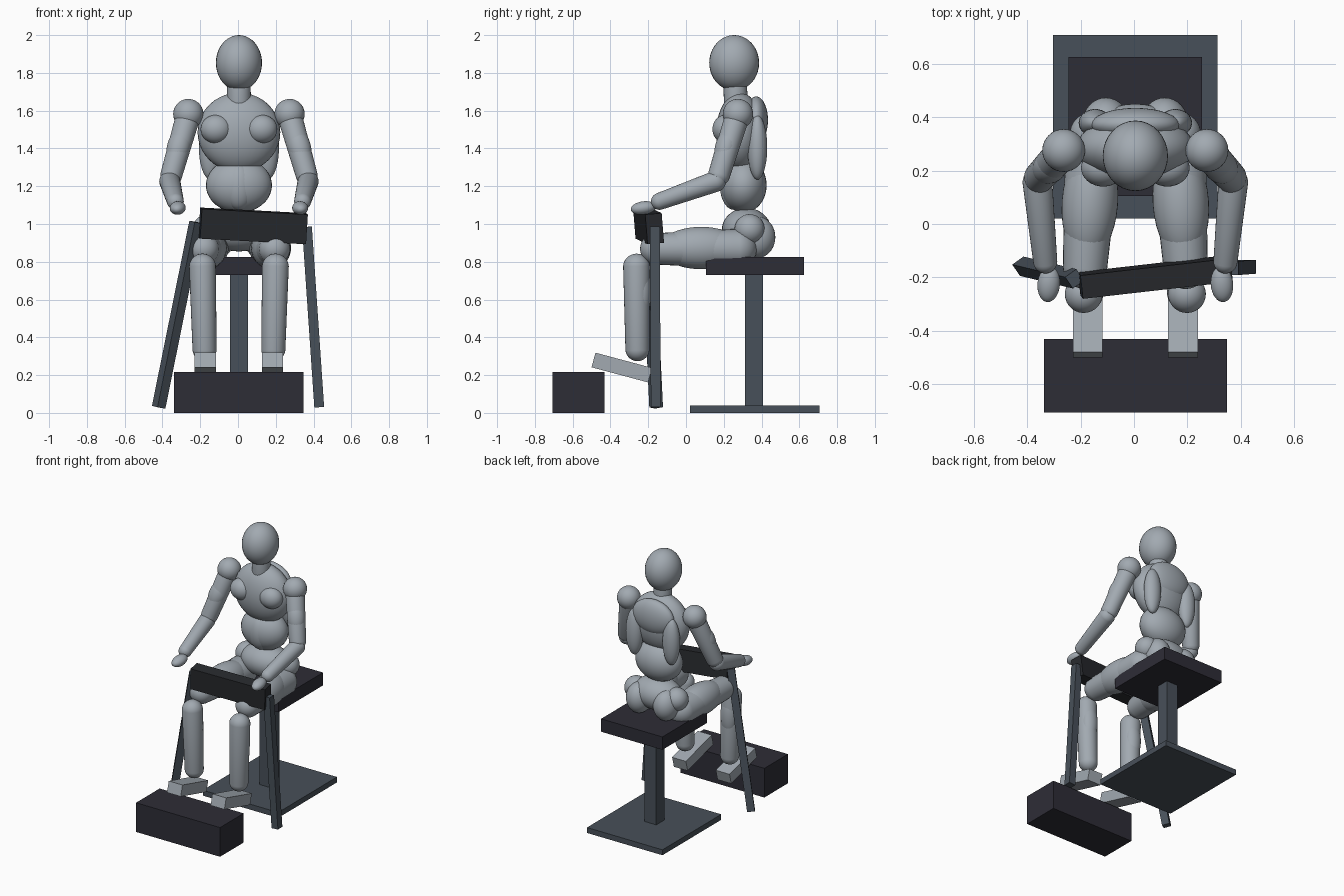
import bpy, bmesh, math
from mathutils import Vector, Matrix, Euler

if "Cube" in bpy.data.objects:
    bpy.data.objects.remove(bpy.data.objects["Cube"])

CX = 0.005  # centre line of the seated figure


def material(name, rgb):
    m = bpy.data.materials.new(name)
    m.diffuse_color = (*rgb, 1)
    m.use_nodes = True
    m.node_tree.nodes["Principled BSDF"].inputs["Base Color"].default_value = m.diffuse_color
    return m


BODY = material("pale_grey", (0.36, 0.40, 0.44))
SLATE = material("slate_metal", (0.064, 0.080, 0.100))
DARK = material("dark_cushion", (0.027, 0.026, 0.037))
BLACK = material("black_panel", (0.021, 0.023, 0.027))


def finish(name, bm, mat, matrix, smooth):
    bmesh.ops.transform(bm, matrix=matrix, verts=bm.verts)
    bmesh.ops.recalc_face_normals(bm, faces=bm.faces)
    for f in bm.faces:
        f.smooth = smooth
    me = bpy.data.meshes.new(name)
    bm.to_mesh(me)
    bm.free()
    me.materials.append(mat)
    ob = bpy.data.objects.new(name, me)
    bpy.context.collection.objects.link(ob)
    return ob


def box(name, centre, size, mat, rot=(0, 0, 0)):
    bm = bmesh.new()
    bmesh.ops.create_cube(bm, size=1)
    m = (Matrix.Translation(centre)
         @ Euler([math.radians(a) for a in rot]).to_matrix().to_4x4()
         @ Matrix.Diagonal((*size, 1)))
    return finish(name, bm, mat, m, False)


def blob(name, centre, radii, rot=(0, 0, 0)):
    """Smooth ellipsoid."""
    bm = bmesh.new()
    bmesh.ops.create_uvsphere(bm, u_segments=32, v_segments=20, radius=1)
    m = (Matrix.Translation(centre)
         @ Euler([math.radians(a) for a in rot]).to_matrix().to_4x4()
         @ Matrix.Diagonal((*radii, 1)))
    return finish(name, bm, BODY, m, True)


def limb(name, a, b, ra, rb):
    """Tapered capsule whose end spheres sit at a and b."""
    a, b = Vector(a), Vector(b)
    d = b - a
    bm = bmesh.new()
    bmesh.ops.create_uvsphere(bm, u_segments=28, v_segments=17, radius=1)
    for v in bm.verts:
        if v.co.z > 0:
            v.co = v.co * rb + Vector((0, 0, d.length))
        else:
            v.co = v.co * ra
    m = Matrix.Translation(a) @ d.to_track_quat('Z', 'Y').to_matrix().to_4x4()
    return finish(name, bm, BODY, m, True)


def post(name, a, b, width, yaw):
    """Square bar from a to b, turned about its own length."""
    a, b = Vector(a), Vector(b)
    d = b - a
    bm = bmesh.new()
    bmesh.ops.create_cube(bm, size=1)
    turn = Vector((0, 0, 1)).rotation_difference(d).to_matrix().to_4x4()
    m = (Matrix.Translation((a + b) / 2) @ turn
         @ Matrix.Rotation(math.radians(yaw), 4, 'Z')
         @ Matrix.Diagonal((width, width, d.length, 1)))
    return finish(name, bm, SLATE, m, False)


# Stool and footrest
box("stool_base", (CX, 0.364, 0.02), (0.615, 0.685, 0.04), SLATE)
box("stool_column", (CX, 0.36, 0.385), (0.095, 0.095, 0.70), SLATE)
box("stool_seat", (CX, 0.365, 0.778), (0.50, 0.52, 0.095), DARK)
box("footrest", (CX, -0.568, 0.108), (0.685, 0.275, 0.215), DARK)

# Leaning panel on two splayed legs
box("front_panel", (0.08, -0.198, 0.99), (0.565, 0.088, 0.158), BLACK, (5, 3, 6.5))
post("panel_leg_left", (-0.42, -0.158, 0.03), (-0.222, -0.205, 1.01), 0.052, 35)
post("panel_leg_right", (0.43, -0.16, 0.03), (0.365, -0.165, 0.985), 0.052, 0)

# Head and torso
blob("head", (CX, 0.255, 1.853), (0.122, 0.132, 0.147))
limb("neck", (CX, 0.265, 1.60), (CX, 0.26, 1.76), 0.064, 0.062)
blob("chest", (CX, 0.285, 1.485), (0.219, 0.125, 0.21))
blob("upper_back", (CX, 0.372, 1.55), (0.165, 0.062, 0.125))
blob("waist", (CX, 0.305, 1.205), (0.175, 0.122, 0.145))
blob("belly", (CX, 0.255, 1.20), (0.086, 0.075, 0.125))
blob("pelvis", (CX, 0.32, 0.97), (0.185, 0.13, 0.115))

# Paired body parts
for side, s in (("left", -1), ("right", 1)):
    def at(x, y, z):
        return (CX + s * x, y, z)

    blob("breast_" + side, at(0.12, 0.21, 1.502), (0.083, 0.07, 0.076))
    blob("side_back_" + side, at(0.15, 0.378, 1.405), (0.062, 0.052, 0.17))
    blob("buttock_" + side, at(0.11, 0.377, 0.93), (0.088, 0.096, 0.11))
    blob("hip_" + side, at(0.165, 0.337, 0.972), (0.08, 0.08, 0.08))

    # Arm
    blob("shoulder_" + side, at(0.268, 0.275, 1.582), (0.08, 0.08, 0.08))
    limb("upper_arm_" + side, at(0.275, 0.265, 1.55), at(0.358, 0.175, 1.26), 0.065, 0.058)
    blob("bicep_" + side, at(0.318, 0.215, 1.41), (0.062, 0.06, 0.11), (-16, s * -16, 0))
    blob("elbow_" + side, at(0.362, 0.17, 1.25), (0.053, 0.053, 0.053))
    limb("forearm_" + side, at(0.366, 0.155, 1.225), at(0.337, -0.14, 1.12), 0.056, 0.045)
    blob("hand_" + side, at(0.324, -0.225, 1.085), (0.042, 0.068, 0.035), (8, 0, s * 5))

    # Leg
    limb("thigh_" + side, at(0.16, 0.27, 0.87), at(0.188, -0.16, 0.868), 0.105, 0.083)
    blob("thigh_muscle_" + side, at(0.17, 0.08, 0.873), (0.105, 0.22, 0.112), (0, 0, s * 4))
    limb("shin_" + side, at(0.182, -0.257, 0.338), at(0.193, -0.262, 0.772), 0.064, 0.071)
    blob("calf_" + side, at(0.19, -0.237, 0.64), (0.06, 0.052, 0.15))
    box("foot_" + side, at(0.178, -0.34, 0.24), (0.112, 0.31, 0.08), BODY, (-15, 0, 0))
